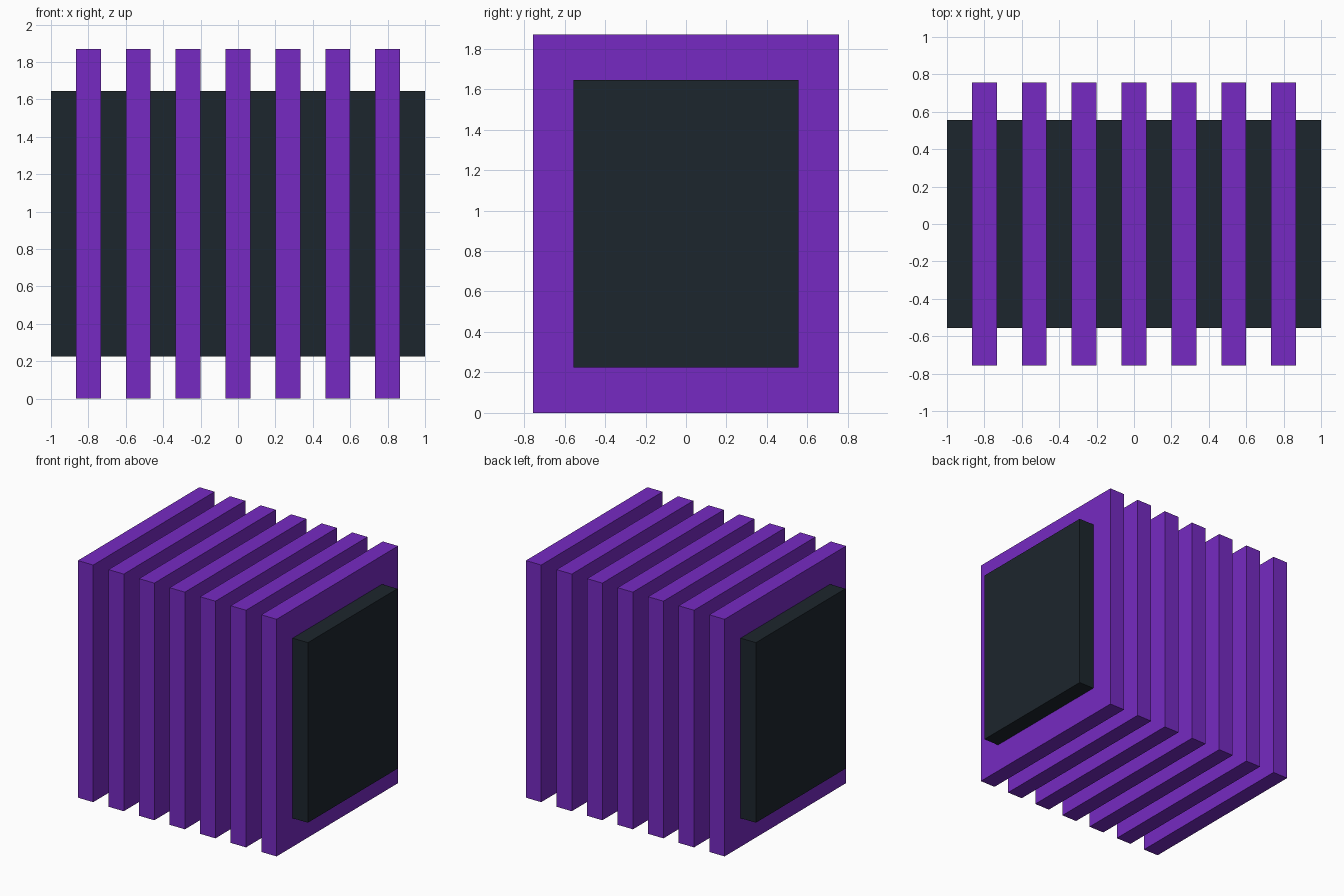
import bpy

if "Cube" in bpy.data.objects:
    bpy.data.objects.remove(bpy.data.objects["Cube"])

PLATES = 7
STEP = 2.0 / (2 * PLATES + 1)   # plates and gaps share one thickness
HEIGHT = 1.87


def material(name, color):
    mat = bpy.data.materials.new(name)
    mat.diffuse_color = color
    mat.use_nodes = True
    mat.node_tree.nodes["Principled BSDF"].inputs["Base Color"].default_value = mat.diffuse_color
    return mat


def box(name, size, location, mat):
    bpy.ops.mesh.primitive_cube_add(size=1, location=location)
    obj = bpy.context.object
    obj.name = name
    obj.scale = size
    bpy.ops.object.transform_apply(location=False, rotation=False, scale=True)
    obj.data.materials.append(mat)
    return obj


purple = material("purple", (0.18, 0.023, 0.54, 1))
dark = material("dark", (0.012, 0.019, 0.026, 1))

# Dark core running the full length
box("core", (2.0, 1.114, 1.42), (0, 0, HEIGHT / 2), dark)

# Evenly spaced plates around the core
for i in range(PLATES):
    x = (i - (PLATES - 1) / 2) * 2 * STEP
    box(f"plate_{i + 1}", (STEP, 1.514, HEIGHT), (x, 0, HEIGHT / 2), purple)
